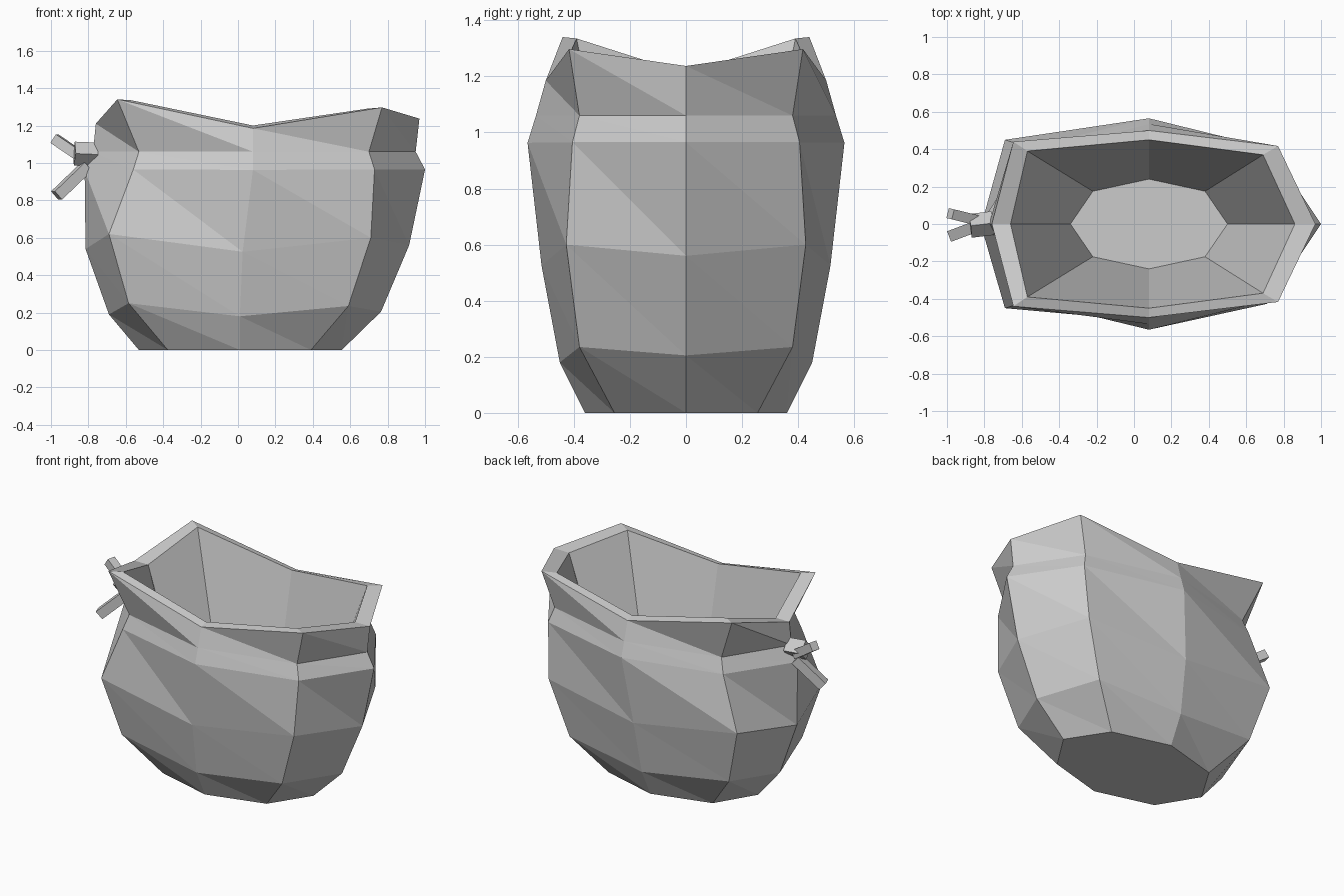
import bpy, bmesh
from mathutils import Vector, Matrix

if "Cube" in bpy.data.objects:
    bpy.data.objects.remove(bpy.data.objects["Cube"])

grey = bpy.data.materials.new("plain grey")
grey.diffuse_color = (0.6, 0.6, 0.6, 1)
grey.use_nodes = True
grey.node_tree.nodes["Principled BSDF"].inputs["Base Color"].default_value = grey.diffuse_color


def finish(bm, name):
    bmesh.ops.recalc_face_normals(bm, faces=bm.faces)
    me = bpy.data.meshes.new(name)
    bm.to_mesh(me)
    bm.free()
    me.materials.append(grey)
    ob = bpy.data.objects.new(name, me)
    bpy.context.collection.objects.link(ob)
    return ob


# Pouch rings, half of each: left, front-left, front, front-right, right as (x, y, z)
RINGS = [
    [(-.53, 0, 0), (-.375, .255, 0), (.01, .36, 0), (.39, .255, 0), (.555, 0, 0)],
    [(-.69, 0, .19), (-.585, .385, .25), (.01, .45, .18), (.59, .38, .235), (.765, 0, .205)],
    [(-.815, 0, .54), (-.69, .45, .62), (.025, .515, .525), (.71, .427, .60), (.915, 0, .56)],
    [(-.82, 0, .96), (-.56, .41, .965), (.08, .565, .963), (.73, .405, .965), (1, 0, .965)],
    [(-.775, 0, 1.06), (-.53, .385, 1.06), (.08, .535, 1.06), (.70, .38, 1.06), (.95, 0, 1.06)],
    [(-.76, 0, 1.21), (-.645, .44, 1.34), (.08, .50, 1.185), (.77, .417, 1.297), (.97, 0, 1.237)],
    # inner lip and inner floor
    [(-.66, 0, 1.21), (-.57, .39, 1.335), (.08, .45, 1.20), (.69, .37, 1.29), (.86, 0, 1.235)],
    [(-.34, 0, .2), (-.22, .175, .2), (.08, .24, .2), (.38, .175, .2), (.50, 0, .2)],
]

bm = bmesh.new()
loops = []
for half in RINGS:
    full = [(x, -y, z) for x, y, z in half] + [half[i] for i in (3, 2, 1)]
    loops.append([bm.verts.new(p) for p in full])
for k, (lo, up) in enumerate(zip(loops, loops[1:])):
    for i in range(8):
        j = (i + 1) % 8
        if k < 5:  # outer skin, creased along one diagonal
            bm.faces.new((lo[i], lo[j], up[i]))
            bm.faces.new((lo[j], up[j], up[i]))
        else:
            bm.faces.new((lo[i], lo[j], up[j], up[i]))
bm.faces.new(loops[0][::-1])
bm.faces.new(loops[-1])
finish(bm, "pouch")


# Bar of square section between two points
def bar(name, a, b, width, roll=0.0):
    a, b = Vector(a), Vector(b)
    bm = bmesh.new()
    bmesh.ops.create_cube(bm, size=1)
    mat = (Matrix.Translation((a + b) / 2)
           @ (b - a).to_track_quat('Z', 'Y').to_matrix().to_4x4()
           @ Matrix.Rotation(roll, 4, 'Z')
           @ Matrix.Diagonal((width, width, (b - a).length, 1)))
    bmesh.ops.transform(bm, matrix=mat, verts=bm.verts)
    return finish(bm, name)


# Knot and two string ends
bar("knot", (-.875, -.01, 1.05), (-.755, .005, 1.045), .09, 0.785)
bar("upper_string", (-.82, .015, 1.02), (-.982, .055, 1.13), .055)
bar("lower_string", (-.81, 0, .98), (-.97, -.06, .826), .06)
